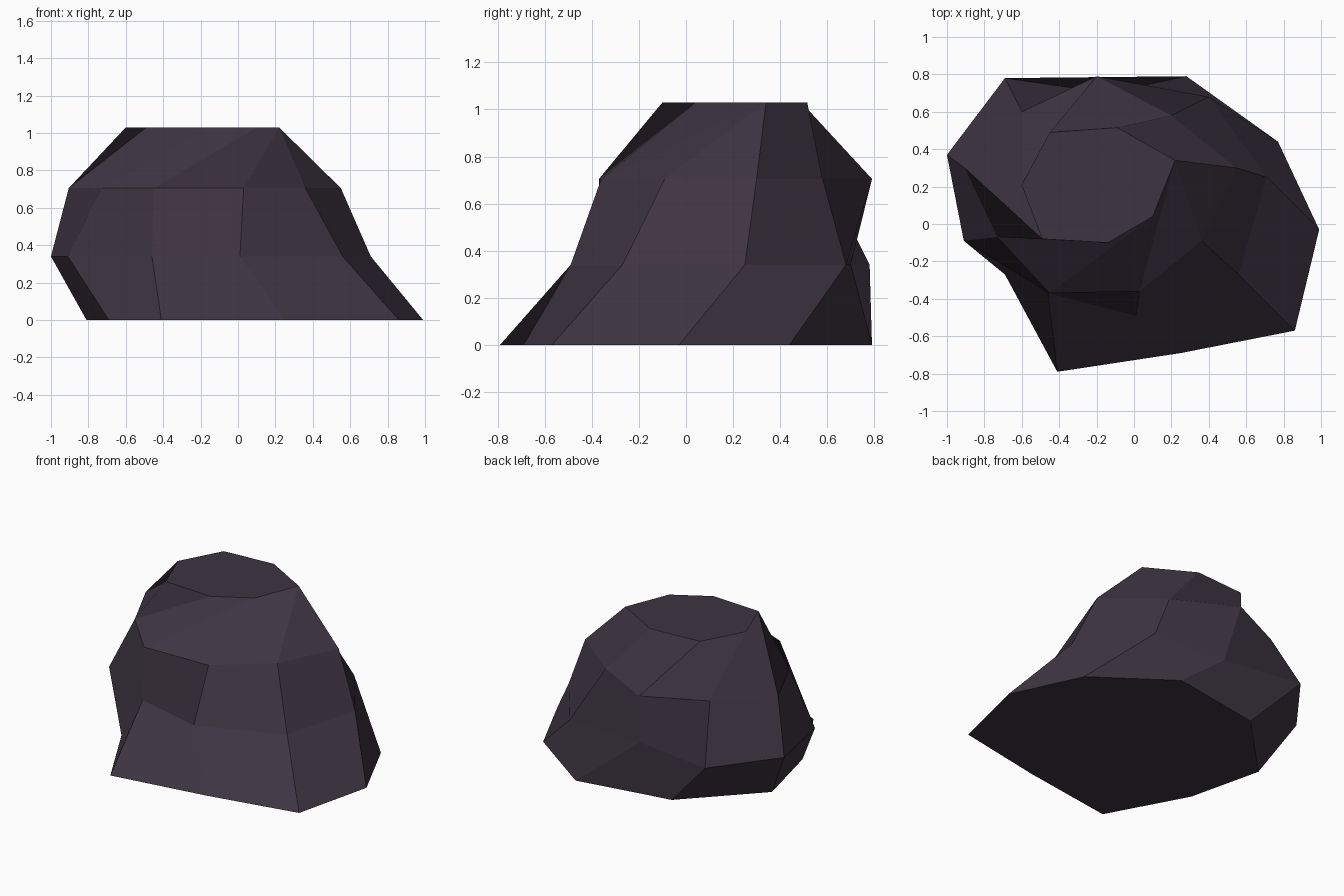
import bpy, bmesh

if "Cube" in bpy.data.objects:
    bpy.data.objects.remove(bpy.data.objects["Cube"])

# Rock outline at four heights, nine corners each, counter-clockwise from the front
rings = [
    (0.00, [(.25, -.69), (.86, -.57), (.99, -.03), (.77, .44), (.28, .79),
            (-.37, .68), (-.81, .23), (-.69, -.27), (-.41, -.79)]),
    (0.34, [(.01, -.49), (.56, -.27), (.71, .25), (.40, .68), (-.14, .70),
            (-.69, .78), (-1.0, .37), (-.91, -.09), (-.46, -.37)]),
    (0.705, [(.03, -.36), (.36, -.09), (.55, .30), (.20, .58), (-.20, .79),
             (-.60, .60), (-.905, .30), (-.73, -.07), (-.45, -.37)]),
    # the front right corners gather into one point at the top
    (1.03, [(.22, .34), (.22, .34), (.22, .34), (-.09, .515), (-.45, .49),
            (-.60, .21), (-.49, -.08), (-.14, -.10), (.10, .04)]),
]

bm = bmesh.new()
loops = [[bm.verts.new((x, y, z)) for x, y in pts] for z, pts in rings]

# Faceted sides between neighbouring outlines
for low, high in zip(loops, loops[1:]):
    for i in range(9):
        j = (i + 1) % 9
        bm.faces.new((low[i], low[j], high[j], high[i]))

# Flat base and flat top
bm.faces.new(loops[0][::-1])
bm.faces.new(loops[-1])
bmesh.ops.remove_doubles(bm, verts=bm.verts[:], dist=0.001)
bmesh.ops.recalc_face_normals(bm, faces=bm.faces[:])

mesh = bpy.data.meshes.new("rock")
bm.to_mesh(mesh)
bm.free()

stone = bpy.data.materials.new("dark purple stone")
stone.diffuse_color = (0.048, 0.035, 0.054, 1)
stone.use_nodes = True
stone.node_tree.nodes["Principled BSDF"].inputs["Base Color"].default_value = stone.diffuse_color
mesh.materials.append(stone)
bpy.context.collection.objects.link(bpy.data.objects.new("rock", mesh))
